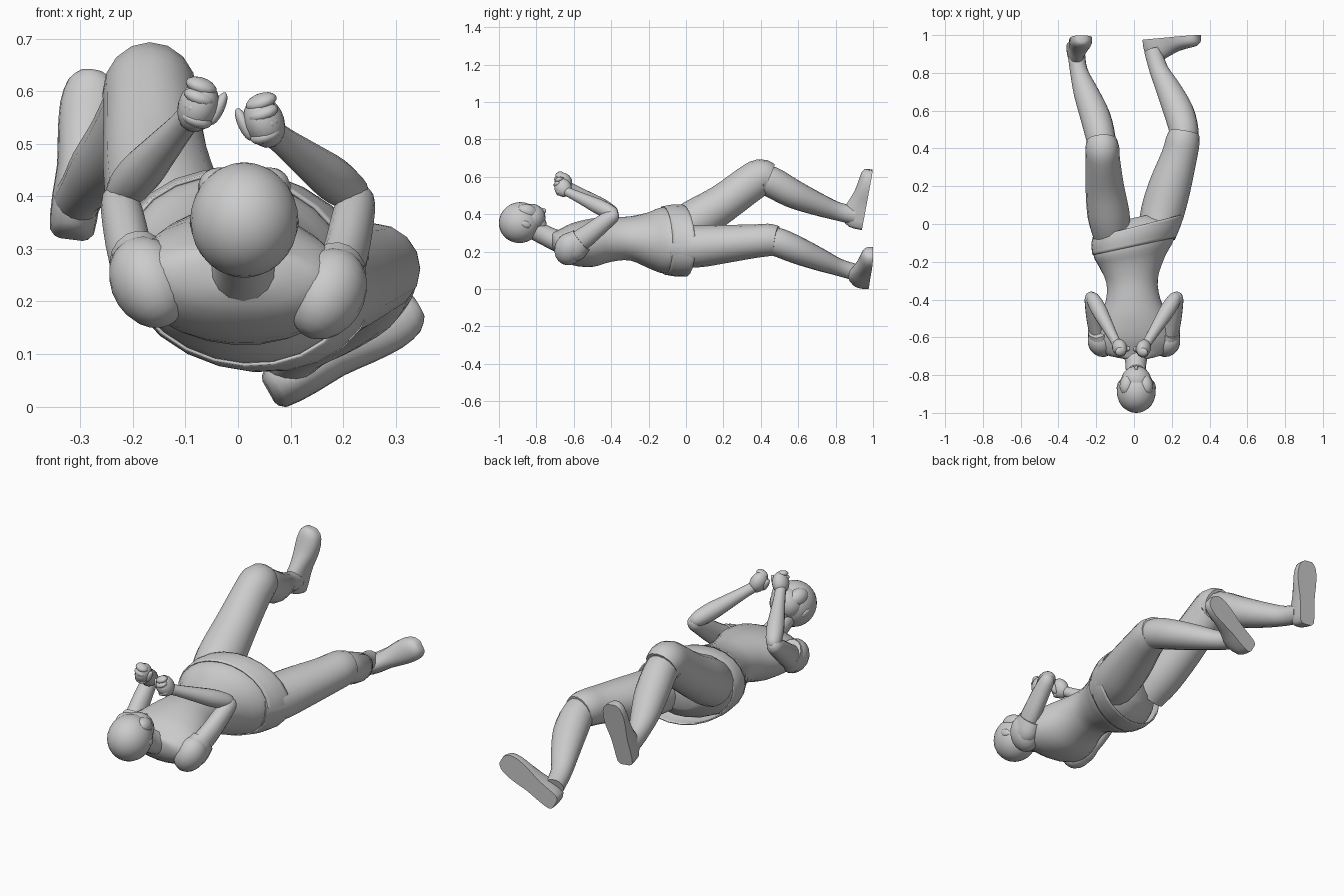
import bpy, bmesh, math
from mathutils import Vector, Matrix

X = Vector((1, 0, 0))


def finish(name, bm, angle=50):
    bmesh.ops.recalc_face_normals(bm, faces=bm.faces)
    me = bpy.data.meshes.new(name)
    bm.to_mesh(me)
    bm.free()
    ob = bpy.data.objects.new(name, me)
    bpy.context.collection.objects.link(ob)
    bpy.ops.object.select_all(action='DESELECT')
    bpy.context.view_layer.objects.active = ob
    ob.select_set(True)
    bpy.ops.object.shade_smooth_by_angle(angle=math.radians(angle))
    return ob


def skin(name, rings, cap=True):
    bm = bmesh.new()
    loops = [[bm.verts.new(p) for p in r] for r in rings]
    n = len(loops[0])
    for a, b in zip(loops, loops[1:]):
        for i in range(n):
            j = (i + 1) % n
            bm.faces.new((a[i], a[j], b[j], b[i]))
    if cap:
        bm.faces.new(loops[0])
        bm.faces.new(loops[-1])
    return finish(name, bm)


def smooth_keys(keys, steps=3):
    # Catmull-Rom through tuples of numbers
    ext = [keys[0]] + list(keys) + [keys[-1]]
    out = []
    for k in range(len(keys) - 1):
        for s in range(steps):
            t = s / steps
            out.append([0.5 * (2 * q + (r - p) * t + (2 * p - 5 * q + 4 * r - w) * t * t
                               + (3 * q - p - 3 * r + w) * t ** 3)
                        for p, q, r, w in zip(*ext[k:k + 4])])
    return out + [list(keys[-1])]


def tube(name, keys, n=16, steps=3):
    # keys: x, y, z, half width, half depth; sections square to the path
    ks = smooth_keys(keys, steps)
    pts = [Vector(k[:3]) for k in ks]
    rings = []
    for i, k in enumerate(ks):
        t = (pts[min(i + 1, len(ks) - 1)] - pts[max(i - 1, 0)]).normalized()
        a = (X - t * X.dot(t)).normalized()
        b = t.cross(a)
        rings.append([pts[i] + a * k[3] * math.cos(u) + b * k[4] * math.sin(u)
                      for u in (math.tau * j / n for j in range(n))])
    return skin(name, rings)


def turned(name, keys, n=24, cap=True, steps=3):
    # keys: x, y, z, half width, half height, yaw, roll (degrees)
    rings = []
    for x, y, z, a, b, yaw, roll in smooth_keys(keys, steps):
        m = Matrix.Rotation(math.radians(yaw), 3, 'Z') @ Matrix.Rotation(math.radians(roll), 3, 'Y')
        rings.append([Vector((x, y, z)) + m @ Vector((a * math.cos(u), 0, b * math.sin(u)))
                      for u in (math.tau * j / n for j in range(n))])
    return skin(name, rings, cap)


def blob(name, loc, size, rot=(0, 0, 0), seg=20):
    bm = bmesh.new()
    bmesh.ops.create_uvsphere(bm, u_segments=seg, v_segments=seg // 2 + 2, radius=1)
    m = Matrix.Translation(loc)
    for ang, ax in zip(rot, 'XYZ'):
        m = m @ Matrix.Rotation(math.radians(ang), 4, ax)
    bmesh.ops.transform(bm, matrix=m @ Matrix.Diagonal((*size, 1)), verts=bm.verts)
    return finish(name, bm)


# Torso from neck base to seat
turned("torso", [
    (0.01, -0.715, 0.265, 0.06, 0.045, 0, 0),
    (0.0, -0.685, 0.245, 0.165, 0.07, 0, 3),
    (0.0, -0.61, 0.24, 0.212, 0.112, 0, 3),
    (0.0, -0.50, 0.248, 0.185, 0.13, 0, 4),
    (-0.005, -0.40, 0.265, 0.145, 0.12, 2, 6),
    (-0.01, -0.30, 0.27, 0.138, 0.118, 5, 8),
    (-0.01, -0.20, 0.26, 0.178, 0.148, 9, 13),
    (0.0, -0.12, 0.26, 0.222, 0.174, 12, 15),
    (0.01, -0.03, 0.26, 0.205, 0.155, 12, 15),
    (0.01, 0.035, 0.25, 0.09, 0.08, 12, 15)])

# Loose waistband around the hips
band = turned("hip_band", [
    (0.0, -0.118, 0.26, 0.228, 0.18, 12, 15),
    (0.01, -0.06, 0.26, 0.245, 0.189, 12, 15),
    (0.02, -0.01, 0.258, 0.25, 0.188, 14, 15)], cap=False)
sol = band.modifiers.new("thickness", 'SOLIDIFY')
sol.thickness = 0.006

# Trouser legs, ending at the knees
tube("raised_thigh", [
    (-0.12, -0.05, 0.30, 0.10, 0.11), (-0.135, 0.05, 0.365, 0.112, 0.115),
    (-0.155, 0.20, 0.46, 0.102, 0.103), (-0.165, 0.34, 0.563, 0.091, 0.1),
    (-0.168, 0.40, 0.598, 0.09, 0.097), (-0.17, 0.44, 0.588, 0.082, 0.085)])
tube("lower_thigh", [
    (0.12, -0.06, 0.235, 0.10, 0.115), (0.15, 0.06, 0.228, 0.115, 0.113),
    (0.19, 0.20, 0.24, 0.112, 0.103), (0.24, 0.36, 0.255, 0.095, 0.09),
    (0.258, 0.44, 0.262, 0.09, 0.087), (0.266, 0.485, 0.258, 0.08, 0.08)])

# Shins
tube("raised_shin", [
    (-0.168, 0.38, 0.585, 0.07, 0.07), (-0.175, 0.45, 0.575, 0.078, 0.082),
    (-0.205, 0.57, 0.51, 0.08, 0.077), (-0.255, 0.70, 0.455, 0.066, 0.062),
    (-0.292, 0.81, 0.415, 0.047, 0.049), (-0.305, 0.90, 0.395, 0.046, 0.05)])
tube("lower_shin", [
    (0.258, 0.42, 0.26, 0.07, 0.07), (0.265, 0.49, 0.25, 0.077, 0.077),
    (0.235, 0.60, 0.205, 0.08, 0.073), (0.18, 0.72, 0.155, 0.066, 0.06),
    (0.13, 0.82, 0.115, 0.05, 0.046), (0.10, 0.92, 0.085, 0.047, 0.045)])


# Flat-soled feet: distance along sole, centre shift, half width, height
FOOT = [(0.0, 0, 0.022, 0.04), (0.015, 0, 0.042, 0.08), (0.08, 0, 0.046, 0.105),
        (0.14, 0.003, 0.047, 0.085), (0.20, 0.006, 0.056, 0.063), (0.26, 0.006, 0.059, 0.052),
        (0.305, 0.004, 0.047, 0.044), (0.325, 0.0, 0.022, 0.028)]


def foot(name, heel, toe, side):
    heel, toe = Vector(heel), Vector(toe)
    u = (toe - heel).normalized()
    up = Vector((0, -1, 0))
    up = (up - u * up.dot(u)).normalized()
    w = u.cross(up) * side
    k = (toe - heel).length / 0.325
    rings = []
    for t, s, half, h in smooth_keys(FOOT, 2):
        c = heel + u * t * k
        ring = [c + w * (s + half * math.cos(a)) + up * (h * max(math.sin(a), 0) ** 0.8 + 0.012)
                for a in (math.pi * j / 12 for j in range(13))]
        ring += [c + w * (s - half), c + w * (s + half)]
        rings.append(ring)
    return skin(name, rings)


foot("raised_foot", (-0.318, 0.94, 0.318), (-0.278, 0.998, 0.635), 1)
foot("lower_foot", (0.058, 0.975, 0.028), (0.343, 1.0, 0.19), -1)

# Neck and head, tilted up and looking towards the feet
tube("neck", [(0.01, -0.67, 0.25, 0.075, 0.06), (0.01, -0.74, 0.28, 0.055, 0.054),
              (0.01, -0.84, 0.335, 0.055, 0.055)])
blob("hair", (0.012, -0.888, 0.355), (0.103, 0.113, 0.109), (20, 0, 0), 28)
blob("face", (0.012, -0.83, 0.378), (0.08, 0.08, 0.076), (35, 0, 0), 24)
blob("chin", (0.012, -0.785, 0.355), (0.045, 0.036, 0.048), (35, 0, 0), 16)
blob("nose", (0.012, -0.765, 0.415), (0.01, 0.016, 0.019), (-35, 0, 0), 10)
for s in (-1, 1):
    blob("ear", (0.012 + s * 0.092, -0.855, 0.345), (0.01, 0.028, 0.018), (-25, 0, s * 15), 12)
    blob("eye", (0.012 + s * 0.033, -0.80, 0.427), (0.015, 0.012, 0.009), (-45, 0, 0), 10)
    blob("fringe", (0.012 + s * 0.045, -0.85, 0.41), (0.042, 0.06, 0.045), (-20, s * 25, s * 15), 16)

# Arms bent at the elbow with fists held in front of the chin
for s, dz, hand in ((-1, 0.012, Vector((-0.076, -0.655, 0.572))),
                    (1, -0.01, Vector((0.05, -0.658, 0.542)))):
    # Short sleeve over the shoulder
    blob("shoulder", (s * 0.17, -0.625, 0.225 + dz), (0.072, 0.078, 0.092), (-20, s * 25, 0), 18)
    tube("sleeve", [(s * 0.165, -0.655, 0.20 + dz, 0.05, 0.05), (s * 0.18, -0.61, 0.23 + dz, 0.06, 0.08),
                    (s * 0.192, -0.56, 0.27 + dz, 0.053, 0.068)])
    tube("upper_arm", [(s * 0.18, -0.62, 0.225, 0.045, 0.06), (s * 0.203, -0.53, 0.285, 0.044, 0.055),
                       (s * 0.218, -0.44, 0.355, 0.041, 0.046), (s * 0.226, -0.385, 0.395, 0.034, 0.036),
                       (s * 0.228, -0.365, 0.408, 0.014, 0.014)])
    elbow = Vector((s * 0.228, -0.375, 0.397))
    wrist = hand + Vector((s * 0.02, 0.03, -0.025))
    keys = [(*elbow.lerp(wrist, t), r, r) for t, r in
            ((-0.02, 0.014), (0.06, 0.034), (0.3, 0.042), (0.6, 0.035), (0.9, 0.027), (1.05, 0.026))]
    tube("forearm", keys, 14)
    # Fist with curled fingers and thumb
    blob("palm", hand, (0.038, 0.046, 0.052), (25, s * -20, 0), 18)
    for i in range(4):
        p = hand + Vector((-s * (0.006 - 0.003 * i), -0.026 + 0.006 * abs(i - 1), 0.038 - 0.021 * i))
        blob("finger", p, (0.031, 0.025, 0.0155), (15, s * -20, 0), 12)
    blob("thumb", hand + Vector((-s * 0.038, -0.005, -0.005)), (0.012, 0.016, 0.034), (0, -s * 25, 0), 12)
